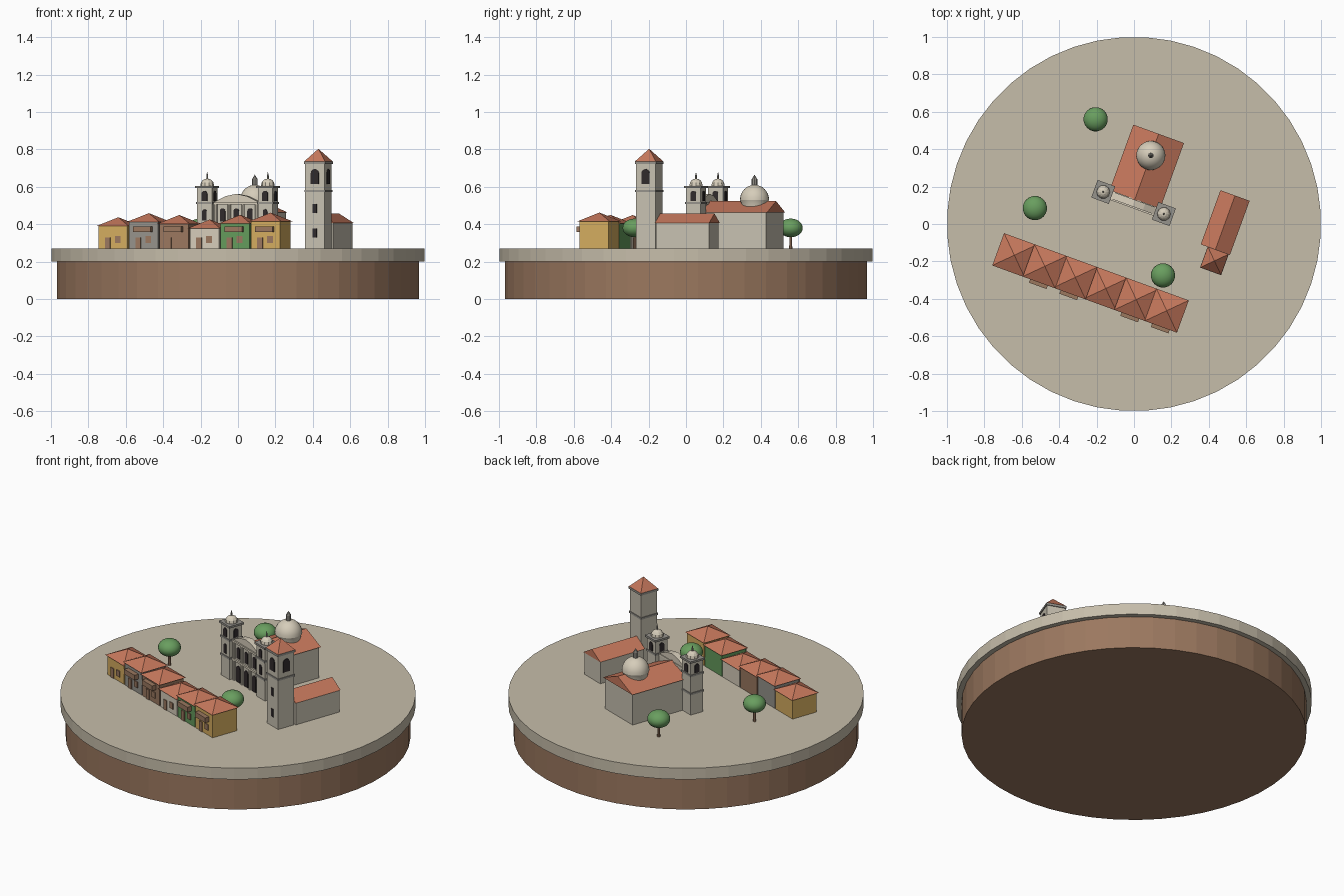
import bpy, bmesh, math
from mathutils import Matrix, Vector

cube = bpy.data.objects.get("Cube")
if cube:
    bpy.data.objects.remove(cube, do_unlink=True)


def colour(name, *srgb):
    lin = [(c / 255 / 12.92 if c < 11 else ((c / 255 + 0.055) / 1.055) ** 2.4) for c in srgb]
    m = bpy.data.materials.new(name)
    m.use_nodes = True
    m.diffuse_color = (*lin, 1)
    m.node_tree.nodes["Principled BSDF"].inputs["Base Color"].default_value = (*lin, 1)
    return m


PAVING = colour("paving", 198, 189, 170)
EARTH = colour("earth_brown", 155, 120, 95)
ROOF = colour("terracotta", 198, 120, 92)
STONE = colour("church_stone", 200, 193, 177)
PALE = colour("pale_stone", 214, 205, 186)
GREY = colour("grey_stone", 150, 147, 140)
OCHRE = colour("ochre_wall", 212, 172, 95)
GREEN = colour("green_wall", 100, 155, 92)
LEAF = colour("foliage", 105, 158, 95)
DARK = colour("dark_opening", 48, 42, 44)

GROUND = 0.27
TURN = math.radians(-20)


def frame(x, y, turn=TURN):
    return Matrix.Translation((x, y, 0)) @ Matrix.Rotation(turn, 4, 'Z')


def finish(name, bm, fr, mat, smooth=False):
    bmesh.ops.remove_doubles(bm, verts=bm.verts, dist=1e-5)
    bmesh.ops.recalc_face_normals(bm, faces=bm.faces)
    me = bpy.data.meshes.new(name)
    bm.to_mesh(me)
    bm.free()
    me.materials.append(mat)
    ob = bpy.data.objects.new(name, me)
    ob.matrix_world = fr
    bpy.context.collection.objects.link(ob)
    if smooth:
        bpy.ops.object.select_all(action='DESELECT')
        ob.select_set(True)
        bpy.context.view_layer.objects.active = ob
        bpy.ops.object.shade_smooth_by_angle(angle=math.radians(40))
    return ob


def lathe(name, fr, profile, segs, mat, smooth=False):
    """Closed solid of revolution from (radius, z) points."""
    bm = bmesh.new()
    rings = []
    for r, z in profile:
        angles = [math.tau * (i + 0.5) / segs for i in range(segs)]
        rings.append([bm.verts.new((r * math.cos(a), r * math.sin(a), z)) for a in angles])
    for lo, hi in zip(rings, rings[1:]):
        for i in range(segs):
            j = (i + 1) % segs
            bm.faces.new((lo[i], lo[j], hi[j], hi[i]))
    for ring, (r, z) in ((rings[0], profile[0]), (rings[-1], profile[-1])):
        if r > 0:
            bm.faces.new(ring)
    return finish(name, bm, fr, mat, smooth)


def extrude(name, fr, outline, y0, y1, mat):
    """Solid from an (x, z) outline swept from y0 to y1."""
    bm = bmesh.new()
    face = bm.faces.new([bm.verts.new((x, y0, z)) for x, z in outline])
    ext = bmesh.ops.extrude_face_region(bm, geom=[face])
    moved = [v for v in ext["geom"] if isinstance(v, bmesh.types.BMVert)]
    bmesh.ops.translate(bm, verts=moved, vec=Vector((0, y1 - y0, 0)))
    return finish(name, bm, fr, mat)


def block(name, fr, x, w, y0, y1, z0, z1, mat):
    l, r = x - w / 2, x + w / 2
    return extrude(name, fr, [(l, z0), (r, z0), (r, z1), (l, z1)], y0, y1, mat)


def square(name, fr, w, z0, z1, mat):
    return block(name, fr, 0, w, -w / 2, w / 2, z0, z1, mat)


def pyramid(name, fr, w, z0, z1, mat):
    return lathe(name, fr, [(w / math.sqrt(2), z0), (0, z1)], 4, mat)


def arch(name, fr, x, w, z0, z1, y):
    """Round-headed dark opening as a thin plate on the face at y."""
    r = w / 2
    top = [(x + r * math.cos(a), z1 - r + r * math.sin(a))
           for a in [math.pi * i / 8 for i in range(9)]]
    return extrude(name, fr, [(x - r, z0), (x + r, z0)] + top, y - 0.004, y + 0.002, DARK)


def dome(r, z, h, steps):
    return [(r * math.cos(a), z + h * math.sin(a))
            for a in [math.pi / 2 * i / steps for i in range(steps)]] + [(0, z + h)]


def gable(name, fr, w, y0, y1, z0, z1):
    return extrude(name, fr, [(-w / 2, z0), (w / 2, z0), (0, z1)], y0, y1, ROOF)


# Round base
centre = frame(0, 0, 0)
lathe("earth_base", centre, [(0.97, 0), (0.97, 0.2)], 48, EARTH)
lathe("paved_plaza", centre, [(1.0, 0.2), (1.0, GROUND)], 48, PAVING)

# Row of terraced houses: wall colour, eave height, balcony
houses = [(OCHRE, 0.39, False), (GREY, 0.412, True), (EARTH, 0.402, True),
          (PALE, 0.378, False), (GREEN, 0.403, True), (OCHRE, 0.415, True)]
row = frame(-0.2325, -0.315)
for i, (wall, eave, balcony) in enumerate(houses):
    fr = row @ Matrix.Translation(((i - 2.5) * 0.1734, 0, 0))
    front = -0.083
    square("house_walls", fr, 0.166, GROUND, eave, wall)
    pyramid("house_roof", fr, 0.184, eave, eave + 0.047, ROOF)
    block("house_door", fr, -0.03, 0.03, front - 0.005, front, GROUND, 0.33, EARTH)
    block("house_window", fr, 0.028, 0.032, front - 0.005, front, 0.3, 0.337, EARTH)
    if balcony:
        block("balcony", fr, 0, 0.1, front - 0.028, front, 0.357, 0.388, EARTH)

# Church nave with gable roof
church = frame(-0.0025, 0.1125)
block("nave_walls", church, 0, 0.27, 0, 0.385, GROUND, 0.465, STONE)
gable("nave_roof", church, 0.288, 0.018, 0.393, 0.462, 0.523)

# Main dome and lantern over the nave
crossing = church @ Matrix.Translation((0, 0.27, 0))
lathe("dome_drum", crossing, [(0.066, 0.46), (0.07, 0.51), (0.078, 0.53)], 24, PALE, True)
lathe("main_dome", crossing, dome(0.078, 0.53, 0.08, 8), 24, PALE, True)
lathe("dome_lantern", crossing, [(0.015, 0.6), (0.015, 0.64), (0, 0.665)], 8, GREY)

# Church front with arched bays, columns and pediment
block("church_front", church, 0, 0.27, -0.018, 0.018, GROUND, 0.505, STONE)
for z in (0.392, 0.505):
    block("front_cornice", church, 0, 0.26, -0.028, 0.022, z, z + 0.012, PALE)
extrude("front_pediment", church, [(-0.13, 0.517), (0.13, 0.517), (0.06, 0.55), (0, 0.562), (-0.06, 0.55)],
        -0.02, 0.018, PALE)
for i in range(4):
    fr = church @ Matrix.Translation(((i - 1.5) * 0.078, -0.02, 0))
    lathe("front_column", fr, [(0.009, GROUND), (0.009, 0.505)], 8, PALE)
for i in (-1, 0, 1):
    arch("front_doorway", church, i * 0.078, 0.036, GROUND, 0.37, -0.018)
    arch("front_window", church, i * 0.078, 0.03, 0.415, 0.485, -0.018)

# Twin church towers
for side in (-1, 1):
    fr = church @ Matrix.Translation((side * 0.1725, 0, 0))
    square("church_tower", fr, 0.084, GROUND, 0.595, STONE)
    for z, w in ((0.395, 0.092), (0.507, 0.092), (0.593, 0.1)):
        square("tower_ledge", fr, w, z, z + 0.012, GREY)
    lathe("tower_dome", fr, [(0.036, 0.604)] + dome(0.036, 0.61, 0.034, 4), 10, PALE)
    lathe("tower_finial", fr, [(0.005, 0.635), (0.005, 0.66), (0, 0.68)], 6, GREY)
    for k in range(4):
        arch("belfry_opening", fr @ Matrix.Rotation(k * math.pi / 2, 4, 'Z'), 0, 0.032, 0.525, 0.578, -0.042)
    arch("tower_window", fr, 0, 0.024, 0.42, 0.48, -0.042)

# Tall bell tower
bell = frame(0.43, -0.197)
square("bell_tower", bell, 0.11, GROUND, 0.728, STONE)
square("bell_tower_ledge", bell, 0.118, 0.572, 0.584, GREY)
square("bell_tower_cornice", bell, 0.12, 0.722, 0.736, GREY)
pyramid("bell_tower_roof", bell, 0.118, 0.736, 0.803, ROOF)
for k in range(2):
    fr = bell @ Matrix.Rotation(k * math.pi / 2, 4, 'Z')
    arch("bell_opening", fr, 0, 0.045, 0.615, 0.695, -0.055)
for z in (0.33, 0.46):
    block("bell_tower_window", bell, 0, 0.022, -0.059, -0.054, z, z + 0.048, DARK)

# Hall behind the bell tower
hall = frame(0.4875, 0.0075)
block("hall_walls", hall, 0, 0.155, -0.15, 0.15, GROUND, 0.41, STONE)
gable("hall_roof", hall, 0.166, -0.154, 0.154, 0.407, 0.457)

# Trees
for x, y in ((-0.205, 0.56), (-0.53, 0.085), (0.155, -0.275)):
    fr = frame(x, y, 0)
    lathe("tree_trunk", fr, [(0.009, GROUND), (0.007, 0.35)], 8, EARTH)
    ball = [(0.065 * math.sin(a), 0.38 - 0.05 * math.cos(a))
            for a in [math.pi * i / 12 for i in range(13)]]
    ball[0], ball[-1] = (0, 0.33), (0, 0.43)
    lathe("tree_crown", fr, ball, 20, LEAF, True)
